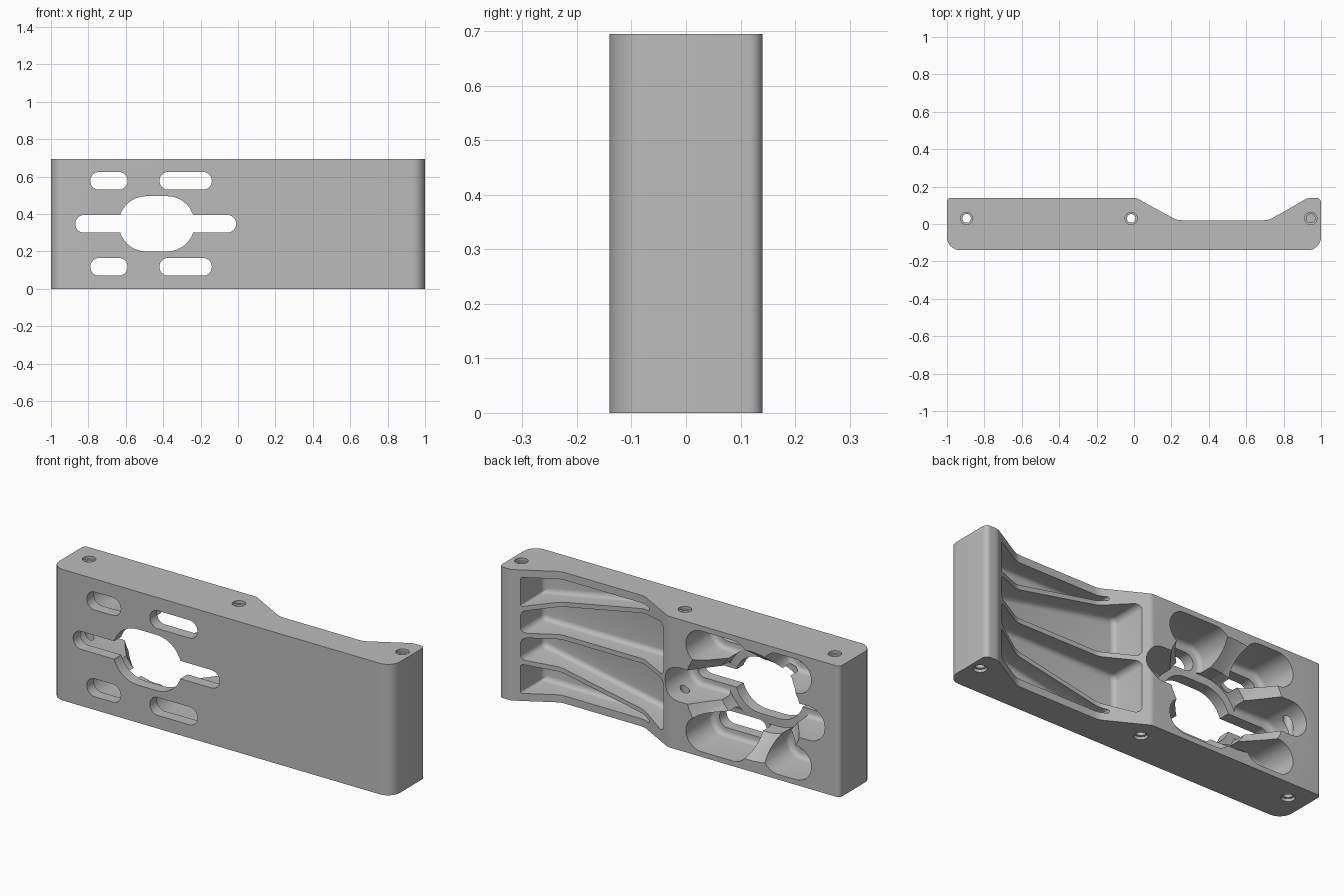
import bpy, bmesh, math
from mathutils import Vector

if "Cube" in bpy.data.objects:
    bpy.data.objects.remove(bpy.data.objects["Cube"], do_unlink=True)

HEIGHT = 0.695
MID = HEIGHT / 2
FLOOR = -0.08      # inner face of the front wall
BACK = 0.3         # cutters reach past the back face

grey = bpy.data.materials.new("grey")
grey.use_nodes = True
grey.diffuse_color = (0.5, 0.5, 0.5, 1)
grey.node_tree.nodes["Principled BSDF"].inputs["Base Color"].default_value = grey.diffuse_color


def ccw(points):
    pts = [Vector(p) for p in points]
    area = sum(a.x * b.y - b.x * a.y for a, b in zip(pts, pts[1:] + pts[:1]))
    return pts if area > 0 else pts[::-1]


def inset(pts, d):
    out = []
    for i, p in enumerate(pts):
        e1 = (p - pts[i - 1]).normalized()
        e2 = (pts[(i + 1) % len(pts)] - p).normalized()
        n1, n2 = Vector((-e1.y, e1.x)), Vector((-e2.y, e2.x))
        out.append(p + (n1 + n2) * d / (1 + n1.dot(n2)))
    return out


def rounded(pts, radii, steps=8):
    """Replace every corner with an arc."""
    loop = []
    for i, p in enumerate(pts):
        a = (pts[i - 1] - p).normalized()
        b = (pts[(i + 1) % len(pts)] - p).normalized()
        half = a.angle(b) / 2
        r = radii[i]
        centre = p + (a + b).normalized() * r / math.sin(half)
        start = p + a * r / math.tan(half) - centre
        end = p + b * r / math.tan(half) - centre
        turn = math.pi - 2 * half
        for k in range(steps + 1):
            t = k / steps
            loop.append(centre + (start * math.sin((1 - t) * turn)
                                  + end * math.sin(t * turn)) / math.sin(turn))
    return loop


def loft(name, layers, place):
    """Solid through matching loops; place maps (u, v, level) to a point."""
    bm = bmesh.new()
    rings = [[bm.verts.new(place(p.x, p.y, lv)) for p in loop] for loop, lv in layers]
    for r1, r2 in zip(rings, rings[1:]):
        for i in range(len(r1)):
            j = (i + 1) % len(r1)
            bm.faces.new((r1[i], r1[j], r2[j], r2[i]))
    bm.faces.new(rings[0])
    bm.faces.new(rings[-1])
    bmesh.ops.recalc_face_normals(bm, faces=bm.faces)
    mesh = bpy.data.meshes.new(name)
    bm.to_mesh(mesh)
    bm.free()
    obj = bpy.data.objects.new(name, mesh)
    bpy.context.collection.objects.link(obj)
    return obj


def upright(x, y, z):
    return (x, y, z)


def from_back(x, z, y):
    return (x, y, z)


def pocket(name, points, radius, floor, fillet=0.0):
    """Cutter sunk from the back, with a filleted floor."""
    pts = ccw(points)
    layers = []
    for k in range(5 if fillet else 1):
        a = math.radians(90 - 22.5 * k) if fillet else 0
        d = fillet * (1 - math.cos(a))
        loop = rounded(inset(pts, d), [max(radius - d, 0.004)] * len(pts))
        layers.append((loop, floor + fillet * (1 - math.sin(a))))
    layers.append((rounded(pts, [radius] * len(pts)), BACK))
    return loft(name, layers, from_back)


def box(x0, x1, z, half):
    return [(x0, z - half), (x1, z - half), (x1, z + half), (x0, z + half)]


# body outline, with the dipped right half
outline = [(-1, -0.14), (1, -0.14), (1, 0.14), (0.93, 0.14),
           (0.72, 0.02), (0.23, 0.02), (0.01, 0.14), (-1, 0.14)]
radii = [0.07, 0.07, 0.025, 0.06, 0.1, 0.1, 0.05, 0.02]
prof = rounded([Vector(p) for p in outline], radii)
body = loft("mounting_bracket", [(prof, 0), (prof, HEIGHT)], upright)
body.data.materials.append(grey)

cutters = []

# fan of four pockets leaving ribs, mirrored about mid height
outer = [(0.89, 0.655), (0.09, 0.655), (0.89, 0.5)]
inner = [(0.89, 0.36), (0.89, 0.475), (0.05, 0.64), (0.05, 0.36)]
for flip in (False, True):
    for pts, r in ((outer, 0.01), (inner, 0.03)):
        pts = [(x, HEIGHT - z if flip else z) for x, z in pts]
        cutters.append(pocket("rib_pocket", pts, r, FLOOR, 0.025))

# slots through the front wall with wider recesses behind
slots = [(-0.87, -0.01, MID)]
for z in (MID - 0.23, MID + 0.23):
    slots += [(-0.79, -0.59, z), (-0.42, -0.14, z)]
for x0, x1, z in slots:
    cutters.append(pocket("slot", box(x0, x1, z, 0.0475), 0.0474, -0.3))
    cutters.append(pocket("slot_recess", box(x0 - 0.043, x1 + 0.043, z, 0.09),
                          0.0898, FLOOR, 0.025))


# central opening, its recess and the flared mouth
def oval(r):
    return box(-0.435 - 0.055 - r, -0.435 + 0.055 + r, MID, r)


cutters.append(pocket("centre_opening", oval(0.148), 0.1478, -0.3))
cutters.append(pocket("centre_recess", oval(0.19), 0.1898, FLOOR + 0.0003))
mouth = [(rounded(ccw(oval(r)), [r - 0.0002] * 4), y)
         for r, y in ((0.189, 0.0), (0.31, 0.17))]
cutters.append(loft("flared_mouth", mouth, from_back))


# screw holes, recessed at both ends
def disc(x, r):
    return [Vector((x + r * math.cos(a), 0.03 + r * math.sin(a)))
            for a in (math.tau * k / 24 for k in range(24))]


for x, blind in ((-0.895, False), (-0.015, False), (0.945, True)):
    wide, thin = disc(x, 0.033), disc(x, 0.023)
    low = [(wide, -0.05), (wide, 0.015), (thin, 0.016)]
    high = [(lp, HEIGHT - z) for lp, z in reversed(low)]
    if blind:
        cutters.append(loft("screw_hole", low + [(thin, 0.15)], upright))
        cutters.append(loft("screw_hole", [(thin, HEIGHT - 0.15)] + high, upright))
    else:
        cutters.append(loft("screw_hole", low + high, upright))

# cut everything out of the body
bpy.ops.object.select_all(action='DESELECT')
body.select_set(True)
bpy.context.view_layer.objects.active = body
for cutter in cutters:
    cutter.hide_render = True
    mod = body.modifiers.new("cut", 'BOOLEAN')
    mod.operation = 'DIFFERENCE'
    mod.solver = 'EXACT'
    mod.object = cutter
    bpy.ops.object.modifier_apply(modifier=mod.name)
for cutter in cutters:
    bpy.data.objects.remove(cutter, do_unlink=True)

bpy.ops.object.shade_smooth_by_angle(angle=math.radians(30))
